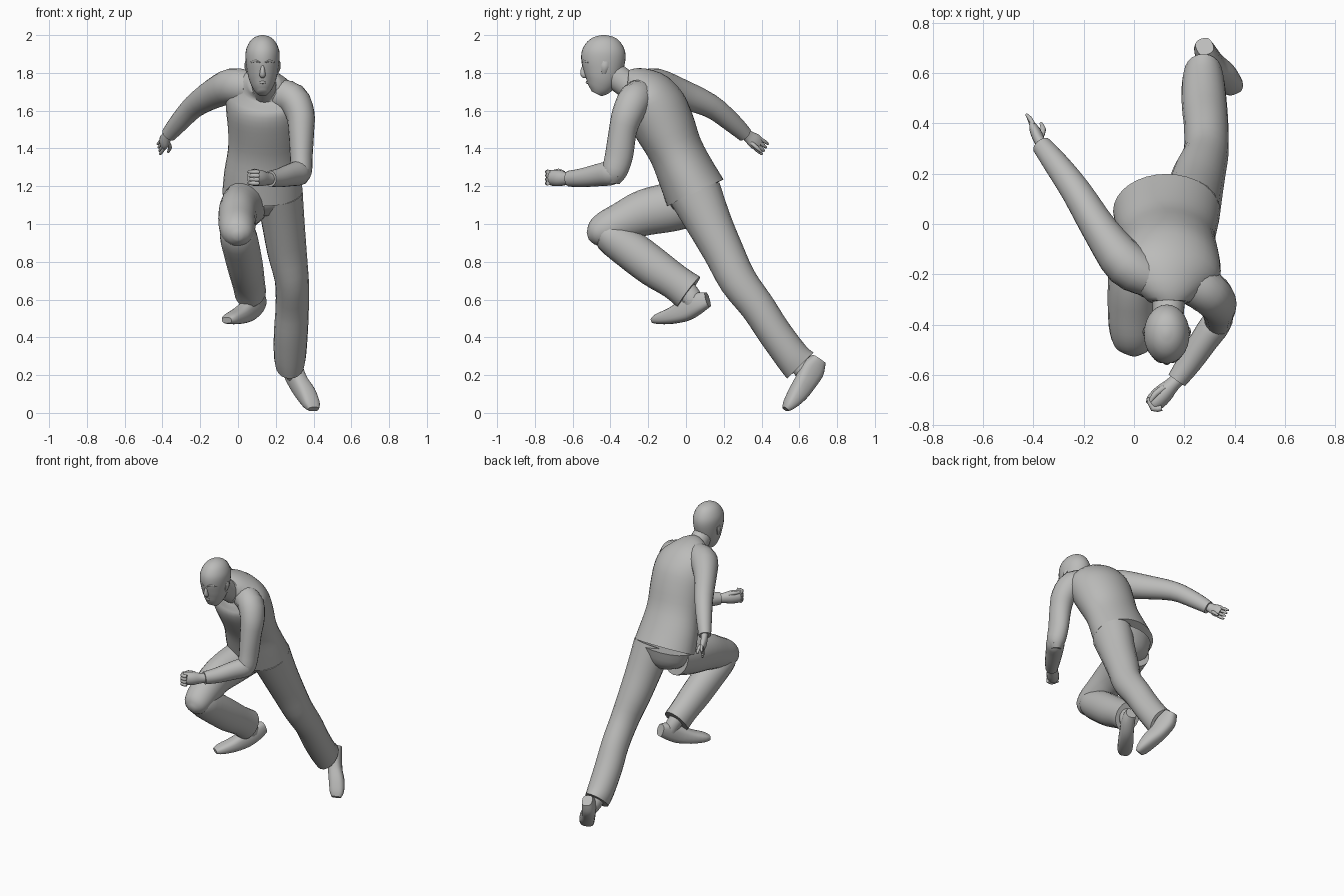
import bpy
import bmesh
import math
from mathutils import Vector

default_cube = bpy.data.objects.get("Cube")
if default_cube:
    bpy.data.objects.remove(default_cube)

CM = 0.01  # all lengths below are in hundredths of a unit

grey = bpy.data.materials.new("plain grey")
grey.use_nodes = True
grey.diffuse_color = (0.5, 0.5, 0.49, 1)
grey.node_tree.nodes["Principled BSDF"].inputs["Base Color"].default_value = grey.diffuse_color


def finish(name, bm):
    """Turn a bmesh into a smooth shaded object."""
    bmesh.ops.recalc_face_normals(bm, faces=bm.faces)
    mesh = bpy.data.meshes.new(name)
    bm.to_mesh(mesh)
    bm.free()
    mesh.materials.append(grey)
    mesh.shade_smooth()
    mesh.set_sharp_from_angle(angle=math.radians(50))
    obj = bpy.data.objects.new(name, mesh)
    bpy.context.collection.objects.link(obj)
    return obj


def refine(rings, steps):
    """Pass a smooth spline through the ring values."""
    result = []
    for i in range(len(rings) - 1):
        before = rings[max(i - 1, 0)]
        after = rings[min(i + 2, len(rings) - 1)]
        for k in range(steps):
            t = k / steps
            ring = []
            for p, q, r, s in zip(before, rings[i], rings[i + 1], after):
                ring.append(q + t / 2 * (r - p + t * (2 * p - 5 * q + 4 * r - s
                                                      + t * (3 * (q - r) + s - p))))
            result.append(ring)
    result.append(list(rings[-1]))
    return result


def loft(name, rings, side=(1, 0, 0), end_side=None, sides=20, steps=3, square=1.0):
    """Skin oval rings (x, y, z, half width, half depth); side is the width direction."""
    rings = refine(rings, steps)
    centres = [Vector(ring[:3]) for ring in rings]
    first_side = Vector(side)
    last_side = Vector(end_side or side)
    bm = bmesh.new()
    loops = []
    last = len(rings) - 1
    for i, (centre, ring) in enumerate(zip(centres, rings)):
        tangent = (centres[min(i + 1, last)] - centres[max(i - 1, 0)]).normalized()
        across = first_side.lerp(last_side, i / last)
        across = (across - tangent * across.dot(tangent)).normalized()
        depth = tangent.cross(across)
        loop = []
        for k in range(sides):
            angle = math.tau * k / sides
            c, s = math.cos(angle), math.sin(angle)
            c = math.copysign(abs(c) ** square, c)
            s = math.copysign(abs(s) ** square, s)
            loop.append(bm.verts.new((centre + across * ring[3] * c + depth * ring[4] * s) * CM))
        loops.append(loop)
    for low, high in zip(loops, loops[1:]):
        for k in range(sides):
            n = (k + 1) % sides
            bm.faces.new((low[k], low[n], high[n], high[k]))
    bm.faces.new(loops[0])
    bm.faces.new(loops[-1])
    return finish(name, bm)


def finger(name, start, middle, end, radius):
    """A thin tapering tube through three points."""
    sizes = (radius, radius, radius * 0.55)
    rings = [(*p, r, r) for p, r in zip((start, middle, end), sizes)]
    return loft(name, rings, side=(0.3, 0.2, 1), sides=8, steps=2)


# Sweater body, leaning forward and twisted at the shoulders
loft("sweater_body", [
    (13, 5, 116.5, 21.3, 16.5), (13, 0, 127, 20.3, 15.3), (13.5, -5.5, 139, 18.8, 14.5),
    (14, -11, 151, 19.5, 16), (14, -16, 161, 20.5, 16.5), (14, -20.5, 168.5, 20, 14),
    (14, -26, 173, 14, 10), (14, -31, 174, 8, 7.5)],
    end_side=(1, -0.25, -0.25), sides=32)

# Trouser seat under the sweater hem
loft("trouser_seat", [(14, 5, 104, 8, 7), (13.5, 5, 109, 17, 12), (13, 4, 117, 20, 15)])

# Neck and head
loft("neck", [(14, -26, 170, 7, 7), (13.7, -33, 175, 6.3, 7), (13.3, -41, 181, 6, 7)])
loft("head", [
    (13, -47.5, 169, 2.6, 2.8), (13, -46.3, 171.5, 4.8, 6), (13, -44.8, 176, 7, 8.7),
    (13, -44, 181, 8.2, 10.4), (13, -43.8, 187, 9, 11.7), (13, -43.6, 192, 8.8, 11.3),
    (13, -43.5, 196.5, 6.8, 8.7), (13, -43.5, 199, 4, 5.2), (13, -43.5, 200, 0.8, 1)],
    sides=28)
loft("nose", [(13, -53.8, 184.5, 0.7, 0.8), (13, -54.5, 181, 1.3, 1.5),
              (13, -54, 178.7, 1.6, 1.6), (13, -52.5, 178, 0.8, 0.8)], sides=10)
loft("lips", [(10.6, -51, 175, 0.3, 0.3), (13, -52.2, 175, 0.8, 0.9),
              (15.4, -51, 175, 0.3, 0.3)], side=(0, 0, 1), sides=8)
for label, sign in (("left", 1), ("right", -1)):
    x = 13 + sign * 8.6
    loft(label + "_ear", [(x - sign, -43.5, 179.5, 0.6, 1), (x, -43, 183, 1, 2),
                          (x, -42.5, 186, 0.7, 1.6)], sides=10)
    loft(label + "_brow", [(13 + sign * 1.2, -54.6, 185.5, 0.5, 0.7),
                           (13 + sign * 3.5, -54, 186.3, 0.7, 0.8),
                           (13 + sign * 6.3, -51.5, 185.5, 0.4, 0.4)], side=(0, 0, 1), sides=8)

# Right arm, swung back
loft("right_sleeve", [
    (6, -21, 172, 8, 9), (-3, -16, 173, 9, 9.5), (-13, -3, 169, 7.2, 8),
    (-23, 13, 162.5, 6, 6.3), (-31, 24, 154, 5, 5.3), (-36.5, 31, 147.5, 4, 4.2)],
    side=(1, 1, 0))
loft("right_palm", [(-35.5, 30, 149, 2.4, 2.8), (-37.5, 33, 146.5, 2.2, 3.2),
                    (-39, 36.5, 143.8, 2.2, 4.2), (-40, 39, 142, 1.4, 3.6)],
     side=(1, 0.6, 0), sides=14)
for i in range(4):
    spread = i - 1.5
    finger(f"right_finger_{i + 1}",
           (-39.5 - spread * 0.3, 38 + spread, 142.5 + spread * 1.6),
           (-41 - spread * 0.3, 40.5 + spread, 140.7 + spread * 1.8),
           (-42 - spread * 0.5, 42 + spread, 139.5 + spread * 1.8), 0.95)
finger("right_thumb", (-37, 34.5, 143), (-36, 37.5, 140.5), (-37, 40, 138), 1.1)

# Left arm, bent forward
loft("left_upper_sleeve", [
    (21, -23, 168, 8, 9), (29, -27, 166, 8.5, 9), (33, -31, 158, 7.6, 8.3),
    (33.5, -33.5, 149, 6.8, 7.4), (33.5, -35.5, 136, 6, 7.4), (33.5, -38, 127, 5.5, 6.5),
    (33, -39, 122, 3, 4)])
loft("left_forearm_sleeve", [
    (36, -34.5, 126.5, 3, 3.5), (33, -39, 127, 5.8, 6.4), (28, -46, 126, 5.6, 6),
    (22, -55, 124.5, 4.9, 5), (17, -62, 124, 4, 4.2)], side=(1, -0.8, 0))
loft("left_fist", [
    (18, -61, 124, 2.8, 3), (15, -64, 124, 3, 3.5), (11.5, -67.5, 124.3, 3.9, 4.4),
    (8, -71, 124.5, 3.7, 4.2), (6.5, -72.5, 124.5, 2.4, 3.2)], side=(1, -0.8, 0), sides=14)
for i in range(4):
    z = 121.6 + i * 2
    finger(f"left_finger_{i + 1}", (11, -73, z), (7.5, -73.3, z), (5.5, -69, z), 1.2)
finger("left_thumb", (12, -65, 127), (8.5, -67.5, 128), (6.5, -70.5, 127.7), 1.3)

# Left trouser leg, stretched behind
loft("left_trouser_leg", [
    (22, 5, 116, 12.3, 14), (24, 12.5, 100, 11.3, 12), (26, 20, 85, 10.4, 10.7),
    (28.5, 27.5, 70, 9, 10), (28.7, 38, 56, 8.8, 9.2), (28, 46.5, 43, 9, 9),
    (27.5, 56, 30, 8.5, 9.2), (27.5, 60.5, 25, 7.5, 9.8)])

# Right trouser leg, knee raised
loft("right_thigh", [
    (5, 4, 112, 12, 13), (2, -8, 109, 11.3, 13), (0, -22, 106, 10.3, 12.2),
    (-0.5, -34, 101, 9.9, 10.5), (-0.3, -43, 97, 9.3, 9.3), (0, -49, 94.5, 7, 6.5),
    (0, -52, 93.5, 2, 2)])
loft("right_shin", [
    (-0.3, -47, 99, 6, 4), (0, -41, 94.5, 9.6, 9), (2, -29, 86, 9.8, 10.4),
    (4, -17, 77, 9.4, 10.4), (5.5, -6, 69.5, 8.7, 9.5), (6.5, 1.5, 64, 8.4, 10)])

# Shoes and ankles
loft("left_ankle", [(27.5, 57, 29, 5, 5), (28.5, 62, 23, 4.8, 5.2), (30, 64, 19, 4, 4)])
loft("left_shoe", [
    (28, 70.5, 28.5, 3.4, 4), (29, 67, 23, 4.5, 6.5), (32, 63, 16, 4.5, 5.8),
    (36, 59, 10, 5, 5), (39, 54.8, 4.5, 4.5, 3.2), (40, 52.7, 2, 3, 1.6)],
    side=(0.85, 0.45, 0.1), square=0.75)
loft("right_ankle", [(6.5, 0, 66, 5, 5), (8.5, 3.5, 60, 4.6, 5.4), (8, 3, 57, 4, 5)])
loft("right_shoe", [
    (12, 11.5, 60, 3.2, 4), (10, 6.5, 58.2, 4.2, 5.5), (6, 0, 54.5, 4.5, 5.8),
    (1, -7, 51.5, 5, 4.4), (-4, -14, 49.8, 4.6, 2.9), (-6, -17, 49, 3, 1.6)],
    side=(0.8, -0.55, 0), square=0.75)
